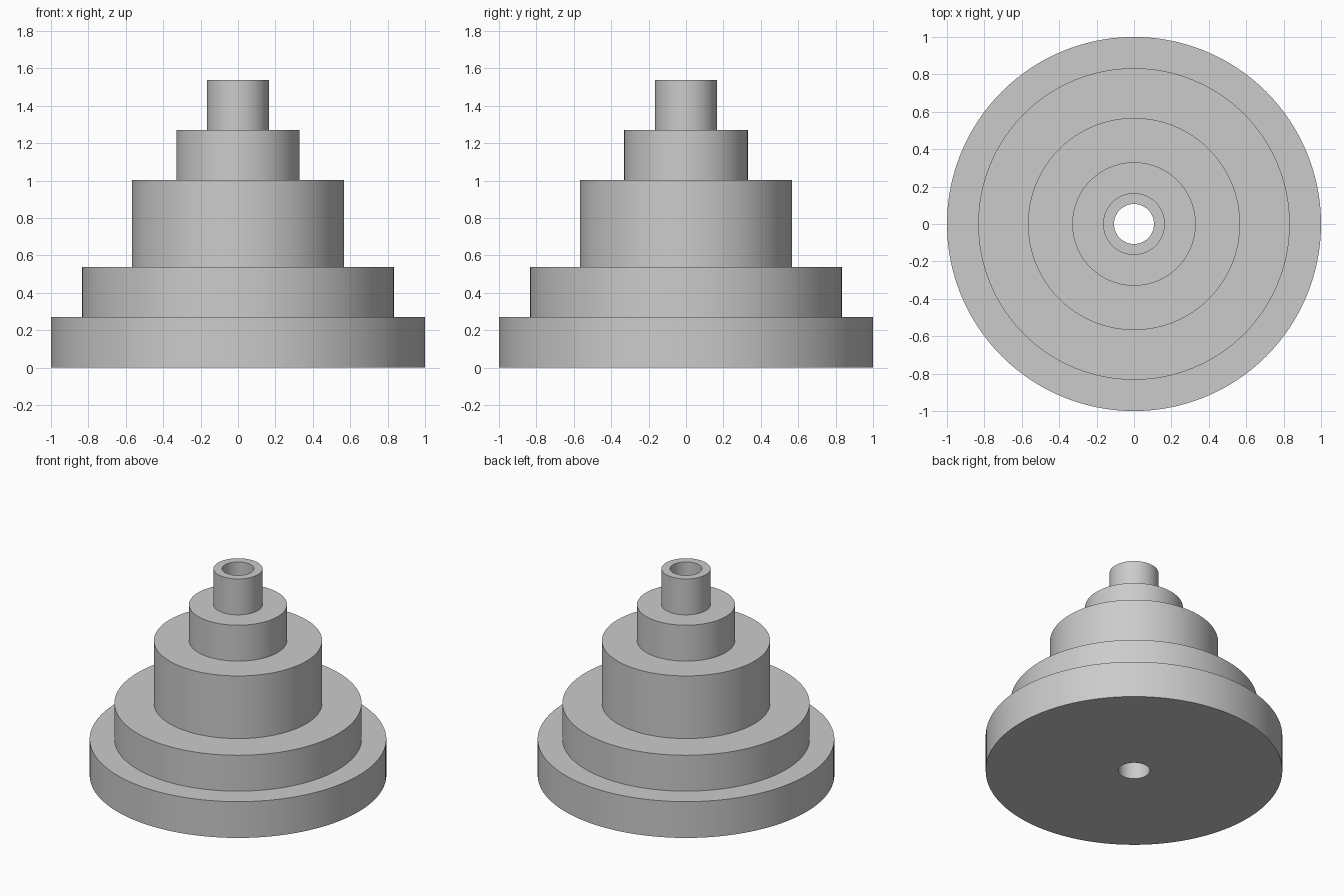
import bpy, bmesh, math
from mathutils import Vector

if "Cube" in bpy.data.objects:
    bpy.data.objects.remove(bpy.data.objects["Cube"])

SEGMENTS = 128
BORE = 0.107

# Stepped half-section: (radius, height), closed around the through bore
steps = [(1.0, 0.27), (0.833, 0.537), (0.567, 1.003), (0.33, 1.27), (0.165, 1.537)]
profile = [(BORE, 0.0)]
z = 0.0
for radius, top in steps:
    profile += [(radius, z), (radius, top)]
    z = top
profile.append((BORE, z))

# Stepped pulley: spin the section around the z axis
bm = bmesh.new()
verts = [bm.verts.new((r, 0, h)) for r, h in profile]
edges = [bm.edges.new((a, b)) for a, b in zip(verts, verts[1:] + verts[:1])]
bmesh.ops.spin(bm, geom=verts + edges, cent=(0, 0, 0), axis=(0, 0, 1),
               angle=math.tau, steps=SEGMENTS, use_merge=False)
bmesh.ops.remove_doubles(bm, verts=bm.verts, dist=1e-4)
bmesh.ops.recalc_face_normals(bm, faces=bm.faces)
mesh = bpy.data.meshes.new("stepped_pulley")
bm.to_mesh(mesh)
bm.free()

pulley = bpy.data.objects.new("stepped_pulley", mesh)
bpy.context.collection.objects.link(pulley)

# Plain grey metal
grey = bpy.data.materials.new("grey_metal")
grey.diffuse_color = (0.6, 0.6, 0.6, 1.0)
grey.use_nodes = True
grey.node_tree.nodes["Principled BSDF"].inputs["Base Color"].default_value = grey.diffuse_color
mesh.materials.append(grey)

# Smooth walls, sharp step edges
bpy.context.view_layer.objects.active = pulley
pulley.select_set(True)
bpy.ops.object.shade_smooth_by_angle(angle=math.radians(30))
